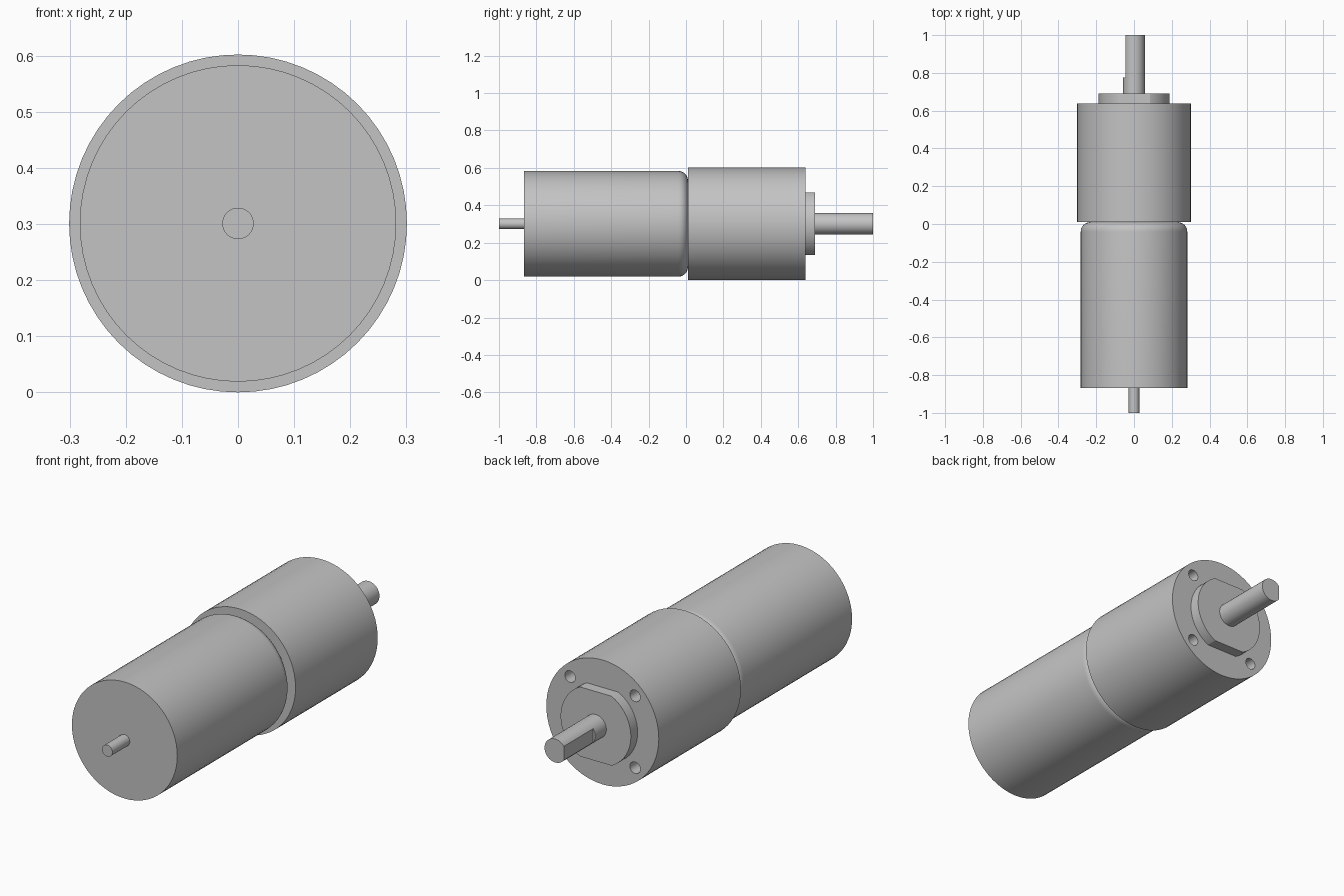
import bpy, bmesh, math
from mathutils import Vector

if "Cube" in bpy.data.objects:
    bpy.data.objects.remove(bpy.data.objects["Cube"], do_unlink=True)

AXIS_Z = 0.301      # height of the shared centre line

steel = bpy.data.materials.new("plain grey metal")
steel.use_nodes = True
steel.diffuse_color = (0.55, 0.55, 0.55, 1)
steel.node_tree.nodes["Principled BSDF"].inputs["Base Color"].default_value = (0.55, 0.55, 0.55, 1)


def turned(name, profile, segments=64, x=0, z=0, flats=()):
    """Solid of revolution about y from (radius, y) pairs, trimmed by planes (point, normal)."""
    bm = bmesh.new()
    rings = []
    for r, y in profile:
        angles = [2 * math.pi * i / segments for i in range(segments)]
        rings.append([bm.verts.new((r * math.cos(a), y, r * math.sin(a))) for a in angles])
    for a, b in zip(rings, rings[1:]):
        for i in range(segments):
            j = (i + 1) % segments
            bm.faces.new((a[i], a[j], b[j], b[i]))
    bm.faces.new(rings[0])
    bm.faces.new(rings[-1])
    for point, normal in flats:
        cut = bmesh.ops.bisect_plane(bm, geom=bm.verts[:] + bm.edges[:] + bm.faces[:],
                                     plane_co=point, plane_no=normal, clear_outer=True)
        edges = [e for e in cut["geom_cut"] if isinstance(e, bmesh.types.BMEdge)]
        bmesh.ops.contextual_create(bm, geom=edges)
    bmesh.ops.recalc_face_normals(bm, faces=bm.faces[:])
    mesh = bpy.data.meshes.new(name)
    bm.to_mesh(mesh)
    bm.free()
    mesh.materials.append(steel)
    obj = bpy.data.objects.new(name, mesh)
    obj.location = (x, 0, AXIS_Z + z)
    bpy.context.collection.objects.link(obj)
    return obj


def activate(obj):
    bpy.ops.object.select_all(action="DESELECT")
    obj.select_set(True)
    bpy.context.view_layer.objects.active = obj


def subtract(obj, cutter):
    cutter.hide_render = True
    mod = obj.modifiers.new("cut", "BOOLEAN")
    mod.operation = "DIFFERENCE"
    mod.solver = "EXACT"
    mod.object = cutter
    activate(obj)
    bpy.ops.object.modifier_apply(modifier=mod.name)
    bpy.data.objects.remove(cutter, do_unlink=True)


# Motor can with a rounded shoulder where it meets the gearbox
R, END, FILLET = 0.282, 0.01, 0.05
shoulder = [(R - FILLET + FILLET * math.cos(t), END - FILLET + FILLET * math.sin(t))
            for t in (math.pi / 2 * i / 8 for i in range(9))]
motor_can = turned("motor_can", [(R, -0.867)] + shoulder)

# Small front shaft
front_shaft = turned("front_shaft", [(0.028, -1), (0.028, -0.867)], 32)

# Gearbox with four blind screw holes in its back face
gearbox = turned("gearbox", [(0.301, 0.01), (0.301, 0.638)])
for sx in (-1, 1):
    for sz in (-1, 1):
        subtract(gearbox, turned("hole_cutter", [(0.028, 0.5), (0.028, 0.7)], 24,
                                 0.174 * sx, 0.174 * sz))

# Boss with flats above and below
boss = turned("output_boss", [(0.188, 0.638), (0.188, 0.69)],
              flats=[(Vector((0, 0, s * 0.168)), Vector((0, 0, s))) for s in (-1, 1)])

# Output shaft: round root, then a length with one side milled flat
shaft_root = turned("output_shaft_root", [(0.057, 0.69), (0.057, 0.775)], 32)
shaft_tip = turned("output_shaft_tip", [(0.057, 0.775), (0.057, 1)], 32,
                   flats=[(Vector((-0.046, 0, 0)), Vector((-1, 0, 0)))])

for part in (motor_can, front_shaft, gearbox, boss, shaft_root, shaft_tip):
    activate(part)
    bpy.ops.object.shade_smooth_by_angle(angle=math.radians(25))
